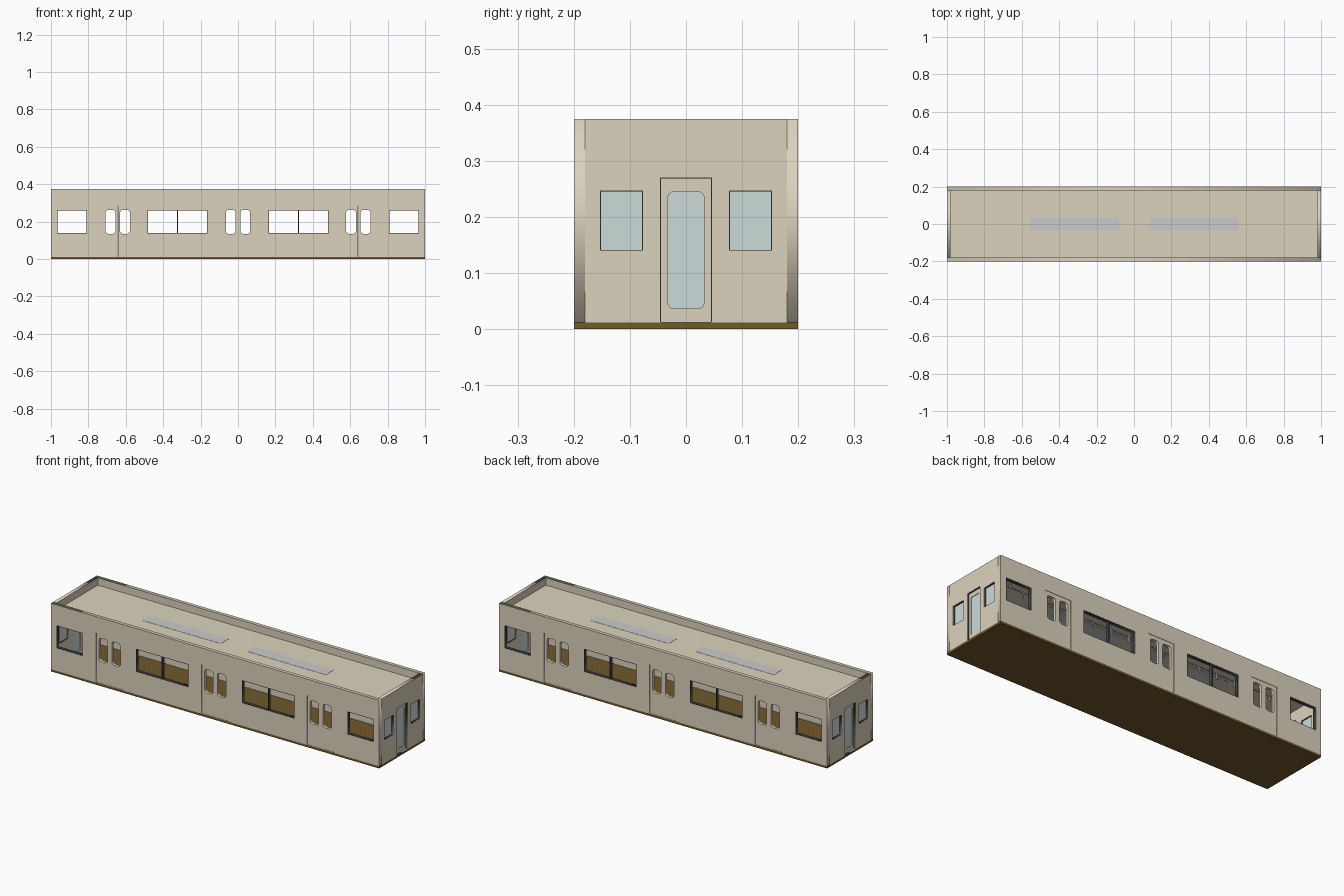
import bpy, math

if "Cube" in bpy.data.objects:
    bpy.data.objects.remove(bpy.data.objects["Cube"])

def material(name, r, g, b):
    m = bpy.data.materials.new(name)
    m.diffuse_color = (r, g, b, 1)
    m.use_nodes = True
    m.node_tree.nodes["Principled BSDF"].inputs["Base Color"].default_value = m.diffuse_color
    return m

BEIGE = material("beige_paint", .71, .65, .51)
BROWN = material("brown_floor", .16, .10, .025)
GLASS = material("pale_glass", .60, .71, .69)
DARK = material("dark_trim", .06, .06, .065)
SIDE = (math.pi / 2, 0, 0)
END = (math.pi / 2, 0, math.pi / 2)

def rect(x0, x1, y0, y1, r=0.0):
    """Closed outline, with rounded corners when r > 0."""
    if r == 0:
        return [(x0, y0), (x1, y0), (x1, y1), (x0, y1)]
    pts = []
    for cx, cy, a in ((x1 - r, y0 + r, -90), (x1 - r, y1 - r, 0),
                      (x0 + r, y1 - r, 90), (x0 + r, y0 + r, 180)):
        for i in range(6):
            t = math.radians(a + 18 * i)
            pts.append((cx + r * math.cos(t), cy + r * math.sin(t)))
    return pts

def plate(name, outlines, thick, loc, rot, mat):
    """Flat panel: first outline is the edge, the others are holes."""
    cu = bpy.data.curves.new(name, 'CURVE')
    cu.dimensions = '2D'
    cu.fill_mode = 'BOTH'
    cu.extrude = thick / 2
    for pts in outlines:
        s = cu.splines.new('POLY')
        s.points.add(len(pts) - 1)
        for p, (x, y) in zip(s.points, pts):
            p.co = (x, y, 0, 1)
        s.use_cyclic_u = True
    cu.materials.append(mat)
    ob = bpy.data.objects.new(name, cu)
    bpy.context.collection.objects.link(ob)
    ob.location, ob.rotation_euler = loc, rot
    bpy.ops.object.select_all(action='DESELECT')
    ob.select_set(True)
    bpy.context.view_layer.objects.active = ob
    bpy.ops.object.convert(target='MESH')
    return bpy.context.object

def box(name, x0, x1, y0, y1, z0, z1, mat=None):
    bpy.ops.mesh.primitive_cube_add(size=1, location=((x0 + x1) / 2, (y0 + y1) / 2, (z0 + z1) / 2))
    ob = bpy.context.object
    ob.name = name
    ob.scale = (x1 - x0, y1 - y0, z1 - z0)
    if mat:
        ob.data.materials.append(mat)
    return ob

# Floor and recessed roof with long grey light panels
box("floor", -1, 1, -.2, .2, 0, .012, BROWN)
box("roof", -.98, .98, -.18, .18, .325, .335, BEIGE)
for x in (-.32, .32):
    box("roof_light_panel", x - .24, x + .24, -.035, .035, .324, .336)

# Side walls, with windows, frames and double doors
windows = [(-.967, -.807), (-.483, -.163), (.163, .483), (.807, .967)]
doors = (-.643, 0, .643)
for s in (-1, 1):
    holes = [rect(a, b, .137, .263) for a, b in windows]
    holes += [rect(d - .081, d + .081, .015, .284) for d in doors]
    plate("side_wall", [rect(-1, 1, .012, .375)] + holes, .02, (0, s * .19, 0), SIDE, BEIGE)
    for a, b in windows:
        plate("window_frame", [rect(a, b, .137, .263), rect(a + .003, b - .003, .14, .26)],
              .018, (0, s * .19, 0), SIDE, DARK)
        if b - a > .2:
            m = (a + b) / 2
            box("window_mullion", m - .003, m + .003, s * .19 - .008, s * .19 + .008, .137, .263, DARK)
    for d in doors:
        for k in (-1, 1):
            c = d + k * .0403
            w = c - k * .0015
            panes = rect(w - .026, w + .026, .135, .263, .015)
            plate("side_door_leaf", [rect(c - .0401, c + .0401, .015, .2835), panes],
                  .017, (0, s * .19, 0), SIDE, BEIGE)

# End walls, with recessed door and glazed windows
for s in (-1, 1):
    ew = [rect(-.153, -.077, .14, .247), rect(.077, .153, .14, .247)]
    edoor = rect(-.046, .046, .0125, .27)
    eglass = rect(-.032, .032, .037, .245, .01)
    plate("end_wall", [rect(-.18, .18, .012, .375)] + ew + [edoor], .02, (s * .99, 0, 0), END, BEIGE)
    plate("end_door", [edoor, eglass], .01, (s * .986, 0, 0), END, BEIGE)
    plate("end_door_trim", [edoor, rect(-.0445, .0445, .0125, .2685)], .018, (s * .99, 0, 0), END, DARK)
    plate("end_door_glass", [eglass], .004, (s * .986, 0, 0), END, GLASS)
    for k in (-1, 1):
        c = k * .115
        plate("end_window_trim", [rect(c - .038, c + .038, .14, .247), rect(c - .0365, c + .0365, .1415, .2455)],
              .018, (s * .99, 0, 0), END, DARK)
        plate("end_window_glass", [rect(c - .038, c + .038, .14, .247)], .004, (s * .988, 0, 0), END, GLASS)

# Ceiling handrails with hanging straps
for s in (-1, 1):
    y = s * .09
    box("handrail", -.9, .9, y - .003, y + .003, .298, .304)
    for i in range(-8, 9):
        x = i * .11
        box("hand_strap", x - .004, x + .004, y - .002, y + .002, .27, .298)
    for x in (-.85, -.4, 0, .4, .85):
        box("handrail_hanger", x - .003, x + .003, y - .003, y + .003, .304, .326)
